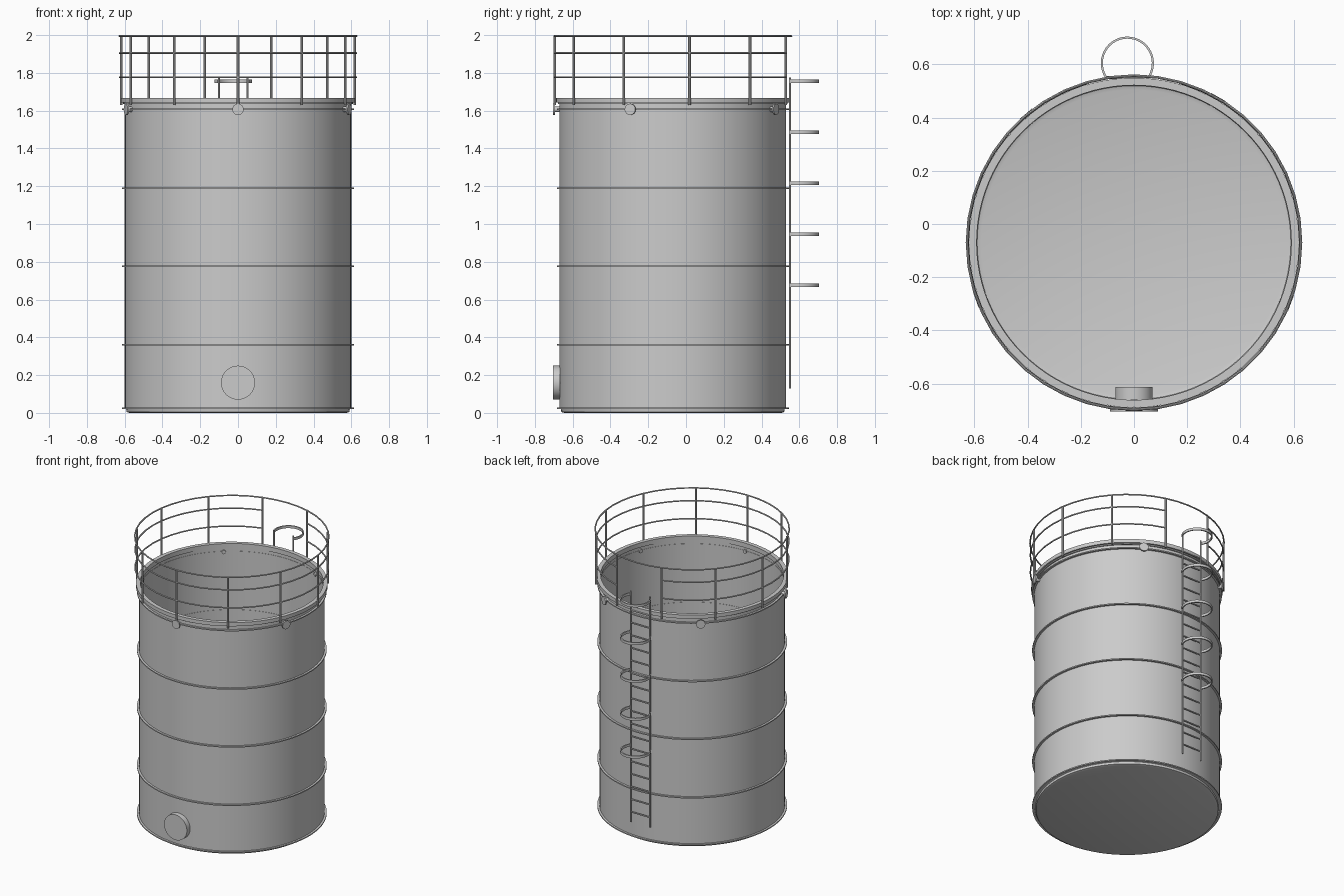
import bpy, bmesh
from math import sin, cos, pi, radians
from mathutils import Vector

if "Cube" in bpy.data.objects:
    bpy.data.objects.remove(bpy.data.objects["Cube"])

CY = -0.07          # tank axis sits at y = CY


def finish(bm, name, smooth=True):
    bmesh.ops.remove_doubles(bm, verts=bm.verts, dist=1e-5)
    bmesh.ops.recalc_face_normals(bm, faces=bm.faces)
    me = bpy.data.meshes.new(name)
    bm.to_mesh(me)
    bm.free()
    ob = bpy.data.objects.new(name, me)
    bpy.context.collection.objects.link(ob)
    if smooth:
        bpy.ops.object.select_all(action='DESELECT')
        ob.select_set(True)
        bpy.context.view_layer.objects.active = ob
        bpy.ops.object.shade_smooth_by_angle(angle=radians(35))
    return ob


def sweep(bm, prof, centre=(0, CY), a0=0, a1=360, segs=64, closed=True):
    """Turn an (r, z) profile about a vertical axis; angle 0 is the front."""
    full = a1 - a0 >= 360
    rows = []
    for i in range(segs if full else segs + 1):
        a = radians(a0 + (a1 - a0) * i / segs)
        rows.append([bm.verts.new((centre[0] + r * sin(a), centre[1] - r * cos(a), z))
                     for r, z in prof])
    n = len(prof)
    for i in range(segs):
        p, q = rows[i], rows[(i + 1) % len(rows)]
        for j in range(n if closed else n - 1):
            k = (j + 1) % n
            bm.faces.new((p[j], q[j], q[k], p[k]))
    if not full and closed:
        bm.faces.new(rows[0])
        bm.faces.new(rows[-1])


def box_prof(r0, r1, z0, z1):
    return [(r0, z0), (r1, z0), (r1, z1), (r0, z1)]


def round_prof(r, z, t, n=8):
    return [(r + t * cos(2 * pi * i / n), z + t * sin(2 * pi * i / n)) for i in range(n)]


def rod(bm, a, b, r, n=10):
    a, b = Vector(a), Vector(b)
    d = b - a
    m = d.to_track_quat('Z', 'Y').to_matrix().to_4x4()
    m.translation = (a + b) / 2
    bmesh.ops.create_cone(bm, cap_ends=True, segments=n, radius1=r, radius2=r,
                          depth=d.length, matrix=m)


def polar(deg, r, z):
    a = radians(deg)
    return (r * sin(a), CY - r * cos(a), z)


# open tank shell with floor
bm = bmesh.new()
sweep(bm, [(0, 0), (0.575, 0), (0.59, 0.005), (0.592, 0.02), (0.6, 0.025), (0.6, 1.665)],
      segs=96, closed=False)
finish(bm, "tank_shell")

# hoops round the shell
bm = bmesh.new()
for z in (0.024, 0.36, 0.777, 1.19, 1.607):
    sweep(bm, box_prof(0.598, 0.614, z - 0.004, z + 0.004), segs=96)
finish(bm, "shell_bands")

# top rim
bm = bmesh.new()
sweep(bm, [(0.592, 1.635), (0.608, 1.635), (0.608, 1.642), (0.62, 1.642),
           (0.62, 1.668), (0.592, 1.668)], segs=96)
finish(bm, "top_rim")

# manhole: cover outside, neck running inside
bm = bmesh.new()
rod(bm, (0, -0.705, 0.16), (0, -0.668, 0.16), 0.09, 40)
rod(bm, (0, -0.69, 0.16), (0, -0.613, 0.16), 0.07, 40)
finish(bm, "manhole")

# small flanged nozzles under the rim
bm = bmesh.new()
for a in (0, 69, 150, -140, -70):
    rod(bm, polar(a, 0.59, 1.607), polar(a, 0.63, 1.607), 0.014, 16)
    rod(bm, polar(a, 0.624, 1.607), polar(a, 0.633, 1.607), 0.03, 24)
finish(bm, "nozzles")

# guard rail posts
bm = bmesh.new()
step = 360 / 11
for i in range(11):
    rod(bm, polar(i * step, 0.624, 1.63), polar(i * step, 0.624, 1.995), 0.007)
finish(bm, "rail_posts")

# guard rails: top one is a full ring, lower two stop at the ladder
bm = bmesh.new()
sweep(bm, round_prof(0.628, 1.995, 0.005), segs=44)
for z in (1.905, 1.777):
    sweep(bm, round_prof(0.626, z, 0.005), a0=-5 * step, a1=5 * step, segs=40)
finish(bm, "guard_rails")

# ladder stiles and rungs
LX, LY = -0.025, 0.551
bm = bmesh.new()
for s in (-1, 1):
    rod(bm, (LX + s * 0.076, LY, 0.13), (LX + s * 0.076, LY, 1.775), 0.006)
for i in range(17):
    z = 0.2 + i * 0.09
    rod(bm, (LX - 0.076, LY, z), (LX + 0.076, LY, z), 0.005, 8)
finish(bm, "ladder")

# ladder safety hoops
bm = bmesh.new()
for i in range(5):
    z = 0.675 + i * 0.27
    sweep(bm, box_prof(0.092, 0.1, z - 0.009, z + 0.009), centre=(LX, 0.605),
          a0=56, a1=304, segs=28)
finish(bm, "ladder_hoops")
